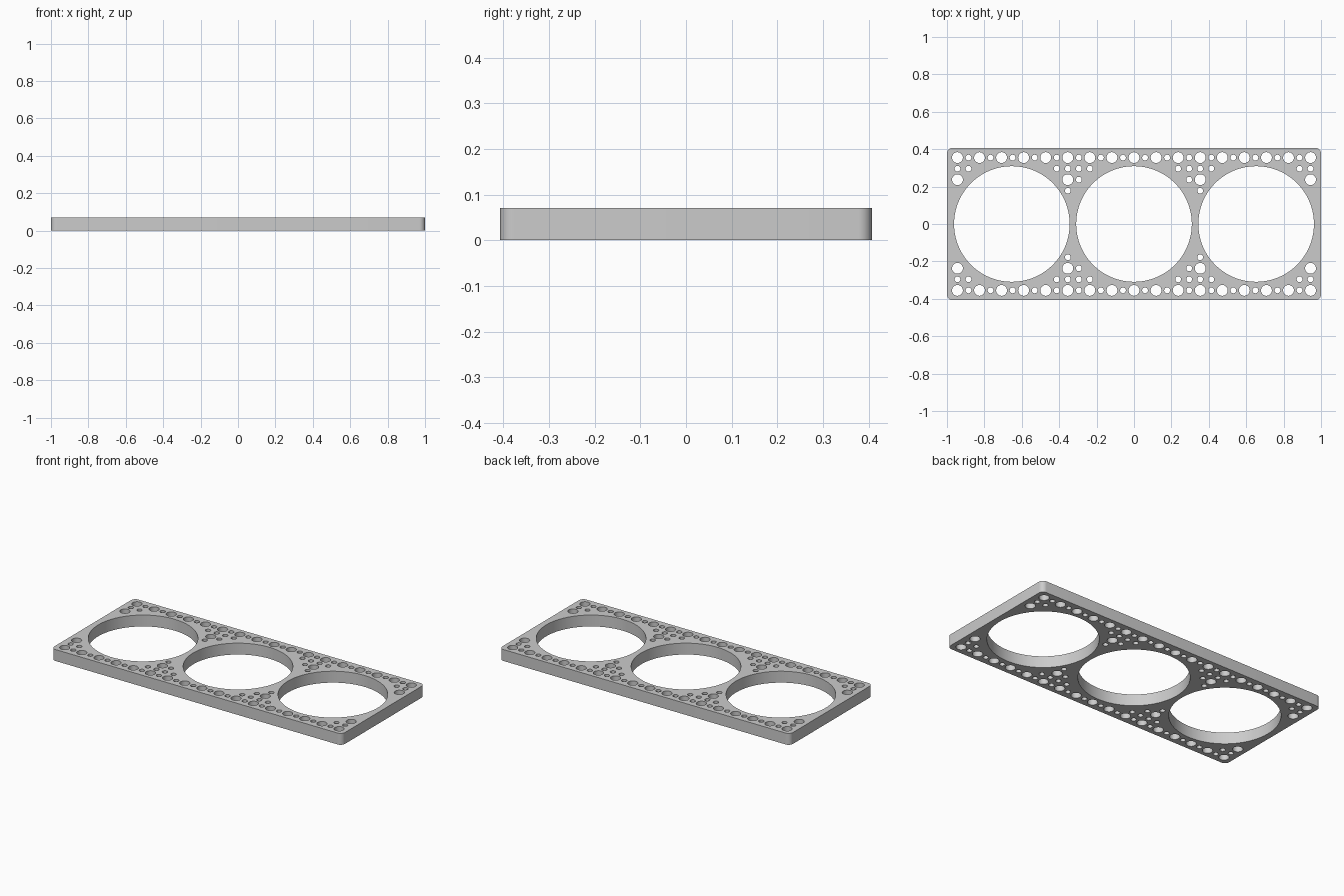
import bpy
import bmesh
from math import sin, cos, pi

if "Cube" in bpy.data.objects:
    bpy.data.objects.remove(bpy.data.objects["Cube"])

HALF_X, HALF_Y, THICK = 1.0, 0.407, 0.071
CORNER = 0.03
PITCH = 0.059            # hole grid step
ROW = 0.355              # y of the outermost hole row
BIG, SMALL, RING = 0.029, 0.0155, 0.309

curve = bpy.data.curves.new("plate_outline", "CURVE")
curve.dimensions = "2D"
curve.fill_mode = "BOTH"
curve.extrude = THICK / 2


def add_loop(points):
    spline = curve.splines.new("POLY")
    spline.points.add(len(points) - 1)
    for p, (x, y) in zip(spline.points, points):
        p.co = (x, y, 0, 1)
    spline.use_cyclic_u = True


def arc(cx, cy, r, start, sweep, n):
    return [(cx + r * cos(start + sweep * i / n), cy + r * sin(start + sweep * i / n))
            for i in range(n + 1)]


def hole(x, y, r, n=32):
    add_loop(arc(x, y, r, 0, 2 * pi, n)[:-1])


# Rounded outer edge
outline = []
for k, (sx, sy) in enumerate([(1, 1), (-1, 1), (-1, -1), (1, -1)]):
    outline += arc(sx * (HALF_X - CORNER), sy * (HALF_Y - CORNER), CORNER, k * pi / 2, pi / 2, 8)
add_loop(outline)

# Three large round openings
for cx in (-0.653, 0, 0.653):
    hole(cx, 0, RING, 128)

# Mounting holes, mirrored front to back
for sy in (-1, 1):
    # Outer row alternates large and small
    for i in range(-16, 17):
        hole(i * PITCH, sy * ROW, SMALL if i % 2 else BIG)
    # Clusters between the openings and in the corners, mirrored left to right
    for sx in (-1, 1):
        for i in (4, 5, 6, 7, 15, 16):
            hole(sx * i * PITCH, sy * (ROW - PITCH), SMALL)
        for i, r in ((5, SMALL), (6, BIG), (16, BIG)):
            hole(sx * i * PITCH, sy * (ROW - 2 * PITCH), r)
        hole(sx * 6 * PITCH, sy * (ROW - 3 * PITCH), SMALL)

# Turn the outline into a solid plate
source = bpy.data.objects.new("plate_source", curve)
bpy.context.scene.collection.objects.link(source)
bpy.context.view_layer.update()
mesh = bpy.data.meshes.new_from_object(source.evaluated_get(bpy.context.evaluated_depsgraph_get()))
bpy.data.objects.remove(source)
bm = bmesh.new()
bm.from_mesh(mesh)
bmesh.ops.remove_doubles(bm, verts=bm.verts, dist=0.0001)
bmesh.ops.recalc_face_normals(bm, faces=bm.faces)
bmesh.ops.translate(bm, verts=bm.verts, vec=(0, 0, THICK / 2))
bm.to_mesh(mesh)
bm.free()

plate = bpy.data.objects.new("perforated_plate", mesh)
bpy.context.scene.collection.objects.link(plate)

# Plain grey finish
grey = bpy.data.materials.new("plain_grey")
grey.use_nodes = True
colour = (0.6, 0.6, 0.6, 1)
grey.diffuse_color = colour
grey.node_tree.nodes["Principled BSDF"].inputs["Base Color"].default_value = colour
mesh.materials.clear()
mesh.materials.append(grey)

bpy.ops.object.select_all(action="DESELECT")
plate.select_set(True)
bpy.context.view_layer.objects.active = plate
bpy.ops.object.shade_smooth_by_angle(angle=pi / 6)
